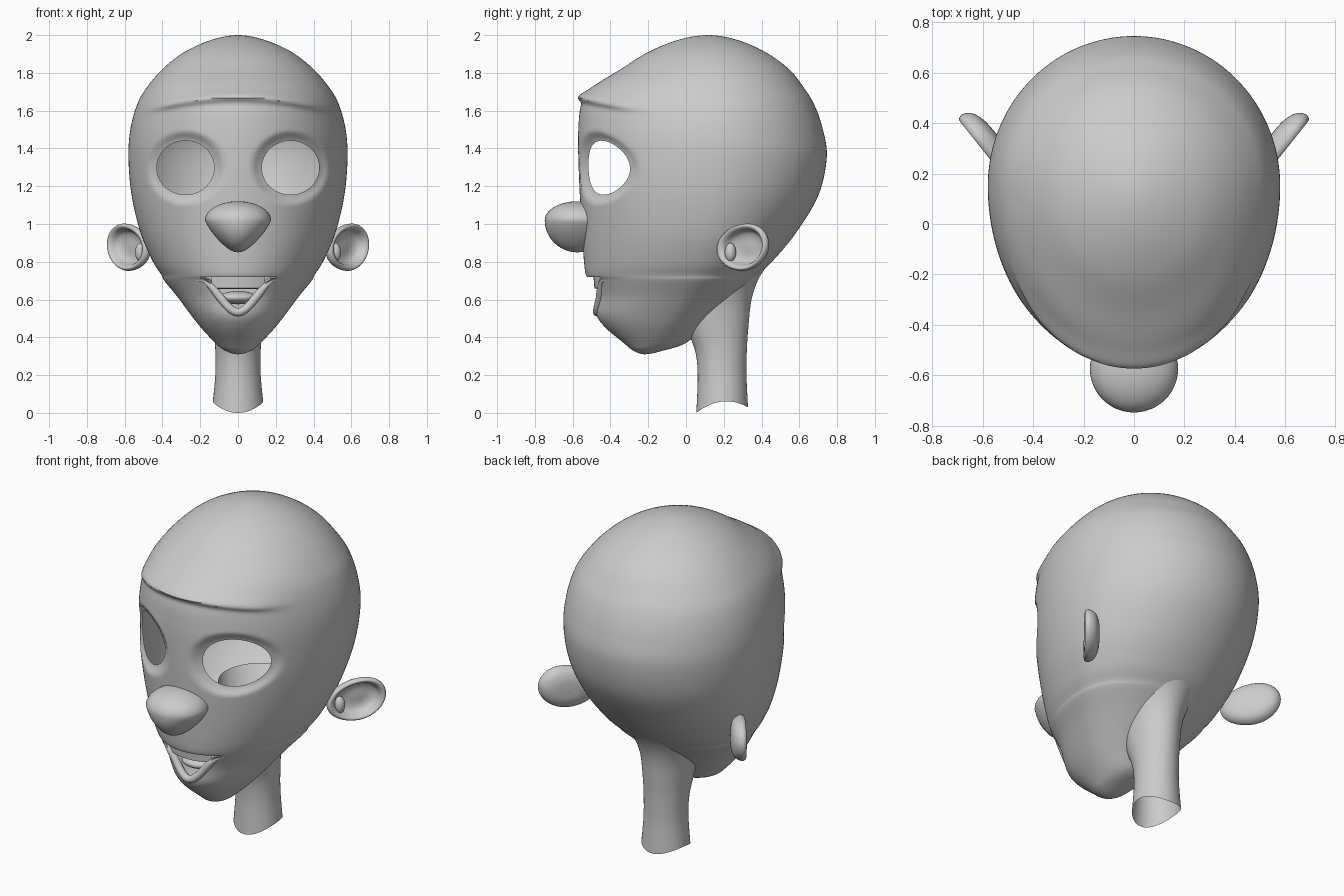
import bpy, bmesh, math
from mathutils import Vector

if "Cube" in bpy.data.objects:
    bpy.data.objects.remove(bpy.data.objects["Cube"])


def spline(pts, step, poles=False):
    """Catmull-Rom through tuples; poles=True rounds off closed ends."""
    P = [Vector(p) for p in pts]

    def ghost(a, b):
        if not poles:
            return 2 * a - b
        g = 2 * a - b
        g[0] = b[0]
        return g
    P = [ghost(P[0], P[1])] + P + [ghost(P[-1], P[-2])]
    out = []
    for i in range(1, len(P) - 2):
        a, b, c, d = P[i - 1:i + 3]
        n = max(5, int(abs(c[0] - b[0]) / step))
        for k in range(n):
            t = k / n
            out.append(0.5 * (2 * b + (c - a) * t + (2 * a - 5 * b + 4 * c - d) * t * t
                              + (3 * b - a - 3 * c + d) * t ** 3))
    return out + [P[-2]]


def loft(rings, closed=True):
    bm = bmesh.new()
    R = [[bm.verts.new(p) for p in r] for r in rings]
    for a, b in zip(R, R[1:]):
        n = len(a)
        for i in range(n if closed else n - 1):
            j = (i + 1) % n
            bm.faces.new((a[i], a[j], b[j], b[i]))
    bmesh.ops.remove_doubles(bm, verts=bm.verts, dist=1e-5)
    return bm


def finish(name, bm, angle=50):
    bmesh.ops.recalc_face_normals(bm, faces=bm.faces)
    me = bpy.data.meshes.new(name)
    bm.to_mesh(me)
    bm.free()
    ob = bpy.data.objects.new(name, me)
    bpy.context.collection.objects.link(ob)
    bpy.ops.object.select_all(action='DESELECT')
    ob.select_set(True)
    bpy.context.view_layer.objects.active = ob
    bpy.ops.object.shade_smooth_by_angle(angle=math.radians(angle))
    return ob


def smooth(e0, e1, v):
    t = min(1, max(0, (v - e0) / (e1 - e0)))
    return t * t * (3 - 2 * t)


# Head profile: z, half width, front y, back y, y of widest point
ROWS = spline([
    (.31, 0, -.22, -.22, -.22), (.33, .07, -.28, -.12, -.20), (.37, .12, -.33, 0, -.17),
    (.45, .195, -.425, .08, -.13), (.52, .25, -.475, .15, -.09), (.62, .325, -.485, .26, -.03),
    (.70, .39, -.51, .35, .02), (.73, .405, -.53, .38, .03), (.80, .45, -.54, .455, .06),
    (.95, .515, -.55, .58, .10), (1.15, .563, -.562, .70, .13), (1.35, .58, -.57, .745, .15),
    (1.5, .57, -.57, .725, .15), (1.63, .535, -.555, .68, .15), (1.72, .485, -.50, .625, .14),
    (1.82, .40, -.345, .545, .13), (1.91, .285, -.20, .42, .12), (1.975, .14, -.04, .27, .12),
    (2.0, 0, .12, .12, .12)], .011, poles=True)

MOUTH_TOP, MOUTH_W = .72, .2


def eye_dist(x, z):
    return math.hypot((abs(x) - .278) / .152, (z - 1.298) / .143)


def mouth_low(x):
    return .545 + .17 * smooth(0, MOUTH_W, abs(x))


def relief(x, z):
    """Eye socket recess and brow ridge, as a shift in y."""
    socket = .035 * (1 - smooth(1.0, 1.4, eye_dist(x, z)))
    h = z - (1.672 - .28 * x * x)
    brow = math.exp(-(h / (.035 if h > 0 else .022)) ** 2) * (1 - smooth(.36, .53, abs(x)))
    return socket - .034 * brow


def front_y(x, z):
    """Front surface of the face at (x, z)."""
    for a, b in zip(ROWS, ROWS[1:]):
        if a[0] <= z <= b[0]:
            r = a.lerp(b, (z - a[0]) / max(1e-9, b[0] - a[0]))
            return r[4] - (r[4] - r[2]) * math.sqrt(max(0, 1 - (x / r[1]) ** 2)) + relief(x, z)


# Head shell
N = 192
rings = []
for z, w, yf, yb, cy in ROWS:
    ring = []
    for i in range(N):
        a = 2 * math.pi * i / N
        x, c = w * math.sin(a), math.cos(a)
        y = cy - (cy - yf) * c + relief(x, z) if c > 0 else cy - (yb - cy) * c
        ring.append((x, y, z))
    rings.append(ring)
bm = loft(rings)

# Open the eye and mouth holes, then snap their edges to clean outlines
holes = []
for f in bm.faces:
    c = f.calc_center_median()
    mouth = abs(c.x) < MOUTH_W and mouth_low(c.x) < c.z < MOUTH_TOP
    if c.y < -.1 and (eye_dist(c.x, c.z) < 1 or mouth):
        holes.append(f)
bmesh.ops.delete(bm, geom=holes, context='FACES')
for v in bm.verts:
    if not v.is_boundary:
        continue
    if v.co.z > 1:
        s, d = math.copysign(.278, v.co.x), eye_dist(v.co.x, v.co.z)
        v.co.x = s + (v.co.x - s) / d
        v.co.z = 1.298 + (v.co.z - 1.298) / d
    else:
        low = mouth_low(v.co.x)
        v.co.z = MOUTH_TOP if v.co.z > (low + MOUTH_TOP) / 2 else low
    v.co.y = front_y(v.co.x, v.co.z)

# Mouth cavity
edges = [e for e in bm.edges if e.is_boundary and e.verts[0].co.z < 1]
new = bmesh.ops.extrude_edge_only(bm, edges=edges)['geom']
for v in new:
    if isinstance(v, bmesh.types.BMVert):
        v.co.x *= .85
        v.co.y = -.27
bmesh.ops.triangle_fill(bm, edges=[e for e in new if isinstance(e, bmesh.types.BMEdge)
                                   and e.is_boundary], use_beauty=True)
finish("head", bm)

# Neck, flaring into the skull, open at the bottom
rings = []
for k, (z, w, yf, yb) in enumerate(spline([
        (0, .133, .055, .328), (.2, .12, .062, .32), (.33, .12, .048, .322), (.45, .13, 0, .33),
        (.6, .15, -.05, .347), (.72, .19, -.05, .39), (.85, .25, 0, .48)], .03)):
    ring = []
    for i in range(64):
        a = 2 * math.pi * i / 64
        cut = (.045 * math.sin(a) ** 2 + .015 * (1 - math.cos(a))) * max(0, 1 - z / .2)
        ring.append((w * math.sin(a), (yf + yb) / 2 - (yb - yf) / 2 * math.cos(a), z + cut))
    rings.append(ring)
finish("neck", loft(rings))


def ball(name, centre, shape):
    bm = bmesh.new()
    bmesh.ops.create_uvsphere(bm, u_segments=48, v_segments=32, radius=1)
    for v in bm.verts:
        v.co = Vector(centre) + Vector(shape(*v.co))
    finish(name, bm)


# Nose: rounded, narrowing downwards
ball("nose", (0, -.575, 1.02), lambda x, y, z: (
    .175 * x * (1 - .4 * max(0, -z)), .173 * y, z * (.1 if z > 0 else .17)))
ball("tongue", (0, -.37, .61), lambda x, y, z: (.1 * x, .085 * y, .035 * z))

# Upper teeth strip
rings = []
for dy, z in ((.035, .725), (.04, .66), (.06, .655), (.07, .725)):
    rings.append([(x, front_y(x, .72) + dy, z + .15 * x * x)
                  for x in (-.14 + .28 * i / 20 for i in range(21))])
finish("upper_teeth", loft(rings, closed=False))

# Lower lip roll along the mouth edge
cu = bpy.data.curves.new("lower_lip", 'CURVE')
cu.dimensions = '3D'
cu.bevel_depth = .022
cu.bevel_resolution = 5
sp = cu.splines.new('POLY')
sp.points.add(48)
for i, p in enumerate(sp.points):
    x = -.215 + .43 * i / 48
    z = mouth_low(x) - .012
    p.co = (x, front_y(x, z) + .008, z, 1)
    p.radius = .3 + .7 * (1 - smooth(.1, .215, abs(x)))
bpy.context.collection.objects.link(bpy.data.objects.new("lower_lip", cu))

# Ears: cupped discs turned outwards and back
cup = spline([(0, -.055), (.5, -.05), (.85, -.03), (1, .005), (.93, .028), (.8, .02),
              (.66, -.015), (.4, -.03), (0, -.03)], .06)
for side, s in (("left", 1), ("right", -1)):
    U, W = Vector((.62 * s, .78, 0)), Vector((.78 * s, -.62, 0))
    rings = []
    for r, n in cup:
        ring = []
        for i in range(48):
            a = 2 * math.pi * i / 48
            u, h = .15 * r * math.cos(a), .125 * r * math.sin(a)
            u = u * (1.25 if u < 0 else 1) + .15 * h
            ring.append(Vector((.585 * s, .32, .877)) + U * u + W * n + Vector((0, 0, h)))
        rings.append(ring)
    finish("ear_" + side, loft(rings))
    ball("ear_fold_" + side, (.515 * s, .235, .85), lambda x, y, z: (
        .03 * x, .03 * y, .05 * z))
